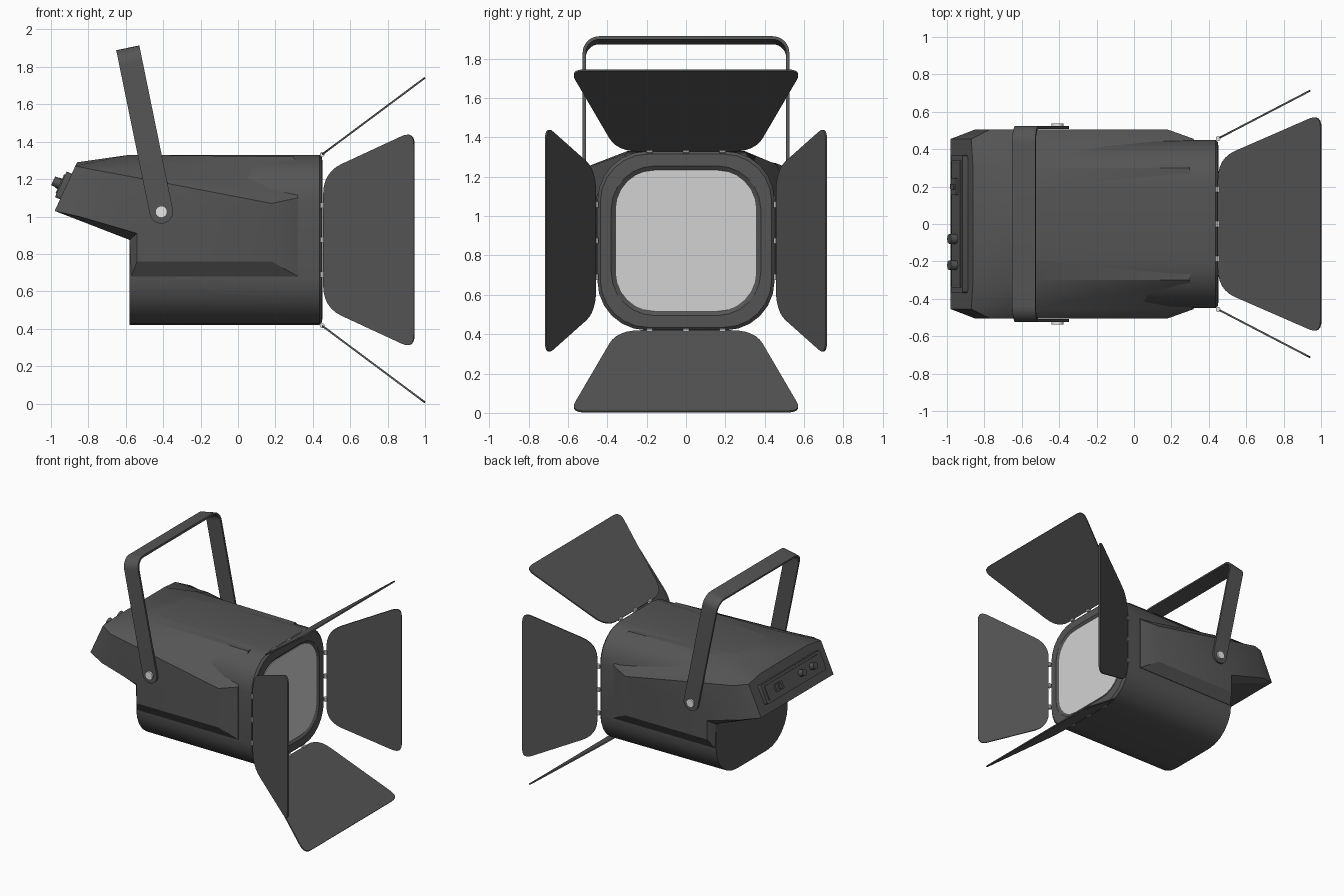
import bpy, bmesh, math
from mathutils import Matrix, Vector

cube = bpy.data.objects.get("Cube")
if cube:
    bpy.data.objects.remove(cube, do_unlink=True)


def material(name, value):
    m = bpy.data.materials.new(name)
    m.use_nodes = True
    color = (value, value, value, 1)
    m.diffuse_color = color
    bsdf = m.node_tree.nodes["Principled BSDF"]
    bsdf.inputs["Base Color"].default_value = color
    bsdf.inputs["Roughness"].default_value = 0.6
    return m


BLACK = material("matte_charcoal", 0.09)
GLASS = material("pale_glass", 0.65)
METAL = material("light_metal", 0.8)
MID_Z = 0.875


def finish(name, bm, mat, matrix=None):
    if matrix:
        bm.transform(matrix)
    bmesh.ops.recalc_face_normals(bm, faces=bm.faces)
    mesh = bpy.data.meshes.new(name)
    bm.to_mesh(mesh)
    bm.free()
    mesh.materials.append(mat)
    ob = bpy.data.objects.new(name, mesh)
    bpy.context.collection.objects.link(ob)
    bpy.ops.object.select_all(action='DESELECT')
    ob.select_set(True)
    bpy.context.view_layer.objects.active = ob
    bpy.ops.object.shade_smooth_by_angle(angle=math.radians(30))
    return ob


def loft(name, rings, mat, matrix=None):
    """Skin a list of equal-length closed rings and cap both ends."""
    bm = bmesh.new()
    loops = [[bm.verts.new(p) for p in ring] for ring in rings]
    for a, b in zip(loops, loops[1:]):
        for i in range(len(a)):
            j = (i + 1) % len(a)
            bm.faces.new((a[i], a[j], b[j], b[i]))
    bm.faces.new(loops[0])
    bm.faces.new(loops[-1])
    return finish(name, bm, mat, matrix)


def prism(name, outline, depth, mat, matrix):
    return loft(name, [[(u, v, w) for u, v in outline]
                       for w in (-depth / 2, depth / 2)], mat, matrix)


def frame(origin, u, v):
    """Matrix with local x along u, y along v and z along their normal."""
    u, v = Vector(u).normalized(), Vector(v).normalized()
    m = Matrix((u, v, u.cross(v))).transposed().to_4x4()
    m.translation = origin
    return m


def cylinder(name, radius, depth, mat, matrix, sides=16):
    bm = bmesh.new()
    bmesh.ops.create_cone(bm, cap_ends=True, segments=sides, radius1=radius,
                          radius2=radius, depth=depth)
    return finish(name, bm, mat, matrix)


def rounded_rect(hw, hh, r, steps=6):
    pts = []
    for k, (sx, sy) in enumerate(((1, 1), (-1, 1), (-1, -1), (1, -1))):
        for i in range(steps + 1):
            a = math.pi / 2 * (k + i / steps)
            pts.append((sx * (hw - r) + r * math.cos(a),
                        sy * (hh - r) + r * math.sin(a)))
    return pts


def fillet(corners, steps=6):
    """Round each (x, y, distance) corner with a quadratic curve."""
    pts = []
    for i, (x, y, d) in enumerate(corners):
        c = Vector((x, y))
        p = Vector(corners[i - 1][:2])
        n = Vector(corners[(i + 1) % len(corners)][:2])
        a = c + (p - c).normalized() * d
        b = c + (n - c).normalized() * d
        for s in range(steps + 1):
            t = s / steps
            pts.append(a * (1 - t) ** 2 + c * 2 * t * (1 - t) + b * t * t)
    return pts


# Barrel with a rolled front bezel
def section(x, hw, hh, r):
    return [(x, y, MID_Z + z) for y, z in rounded_rect(hw, hh, r)]


loft("barrel", [section(-0.58, 0.45, 0.455, 0.26),
                section(0.435, 0.45, 0.455, 0.25),
                section(0.45, 0.435, 0.44, 0.24),
                section(0.452, 0.38, 0.38, 0.22),
                section(0.435, 0.355, 0.357, 0.2)], BLACK)

# Lens
prism("lens", rounded_rect(0.357, 0.359, 0.2), 0.008, GLASS,
      frame((0.438, 0, MID_Z), (0, 1, 0), (0, 0, 1)))

# Rear housing with chamfered side bulges
inner = [(0.3, 0.7), (-0.58, 0.7), (-0.58, 0.875), (-0.98, 1.03),
         (-0.86, 1.29), (-0.58, 1.33), (0.3, 1.32)]
edge = [(0.32, 0.68), (-0.57, 0.68), (-0.58, 0.875), (-0.98, 1.03),
        (-0.87, 1.27), (-0.58, 1.265), (0.32, 1.1)]
side = [(0.18, 0.76), (-0.54, 0.76), (-0.54, 0.91), (-0.85, 1.0),
        (-0.77, 1.25), (-0.42, 1.185), (0.18, 1.07)]
stations = [(-0.505, side), (-0.455, edge), (-0.3, inner),
            (0.3, inner), (0.455, edge), (0.505, side)]
loft("rear_housing", [[(x, y, z) for x, z in prof] for y, prof in stations], BLACK)

# Control panel on the sloping back: local x = -y, local y = up the slope
slope = Vector((0.12, 0, 0.26)).normalized()
panel = frame((-0.92, 0, 1.16), (0, -1, 0), slope)


def on_panel(u, v, w):
    return panel @ Matrix.Translation((u, v, w))


prism("control_panel", rounded_rect(0.37, 0.075, 0.015, 3), 0.06, BLACK,
      on_panel(0, 0, 0))
prism("panel_inset", rounded_rect(0.34, 0.055, 0.01, 3), 0.01, BLACK,
      on_panel(0, 0, 0.031))
for i, u in enumerate((0.08, 0.22)):
    cylinder("knob_%d" % (i + 1), 0.026, 0.05, BLACK, on_panel(u, 0.0, 0.05))
prism("power_socket", rounded_rect(0.045, 0.03, 0.008, 3), 0.02, BLACK,
      on_panel(-0.2, 0, 0.04))
prism("power_switch", rounded_rect(0.015, 0.02, 0.004, 3), 0.04, BLACK,
      on_panel(-0.2, 0, 0.04))

# Tilted carrying yoke
PIVOT = Vector((-0.41, 0, 1.025))
up = Vector((-0.18, 0, 0.88)).normalized()
yoke = frame(PIVOT, (0, 1, 0), up)


def arch(half, top, r):
    pts = [(half, 0)]
    for i in range(17):
        a = math.pi * i / 16
        if i == 8:
            continue
        s = 1 if i < 8 else -1
        # quarter arcs at the two upper corners
        q = math.pi / 2 * (i / 7 if i < 8 else (i - 9) / 7 + 1)
        pts.append((s * (half - r) + r * math.cos(q), top - r + r * math.sin(q)))
    return pts + [(-half, 0)]


prism("yoke", arch(0.525, 0.895, 0.085) + arch(0.509, 0.879, 0.069)[::-1],
      0.126, BLACK, yoke)
for s, tag in ((1, "left"), (-1, "right")):
    at = lambda y: frame(PIVOT + Vector((0, s * y, 0)), (1, 0, 0), (0, 0, 1))
    cylinder("yoke_end_" + tag, 0.063, 0.016, BLACK, at(0.517), 32)
    cylinder("pivot_screw_" + tag, 0.032, 0.02, METAL, at(0.528), 20)

# Four barn doors with their hinge pins
top_shape = [(-0.35, 0.0, 0.12), (0.35, 0.0, 0.12),
             (0.59, 0.686, 0.08), (-0.59, 0.686, 0.08)]
side_shape = [(-0.36, 0.008, 0.12), (0.36, 0.008, 0.12),
              (0.585, 0.555, 0.08), (-0.585, 0.555, 0.08)]
Y, Z = (0, 1, 0), (0, 0, 1)
doors = [("top", top_shape, (0.45, 0, 1.332), Y, (0.55, 0, 0.41)),
         ("bottom", top_shape, (0.45, 0, 0.416), Y, (0.55, 0, -0.41)),
         ("left", side_shape, (0.45, 0.457, MID_Z), Z, (0.49, 0.255, 0)),
         ("right", side_shape, (0.45, -0.457, MID_Z), Z, (0.49, -0.255, 0))]
for tag, shape, origin, u, v in doors:
    m = frame(origin, u, v)
    prism("barn_door_" + tag, fillet(shape), 0.01, BLACK, m)
    for i in (-1, 0, 1):
        pin = m @ Matrix.Translation((i * 0.185, 0, 0)) @ Matrix.Rotation(math.pi / 2, 4, 'Y')
        cylinder("hinge_pin_%s_%d" % (tag, i + 2), 0.013, 0.03, METAL, pin, 10)
